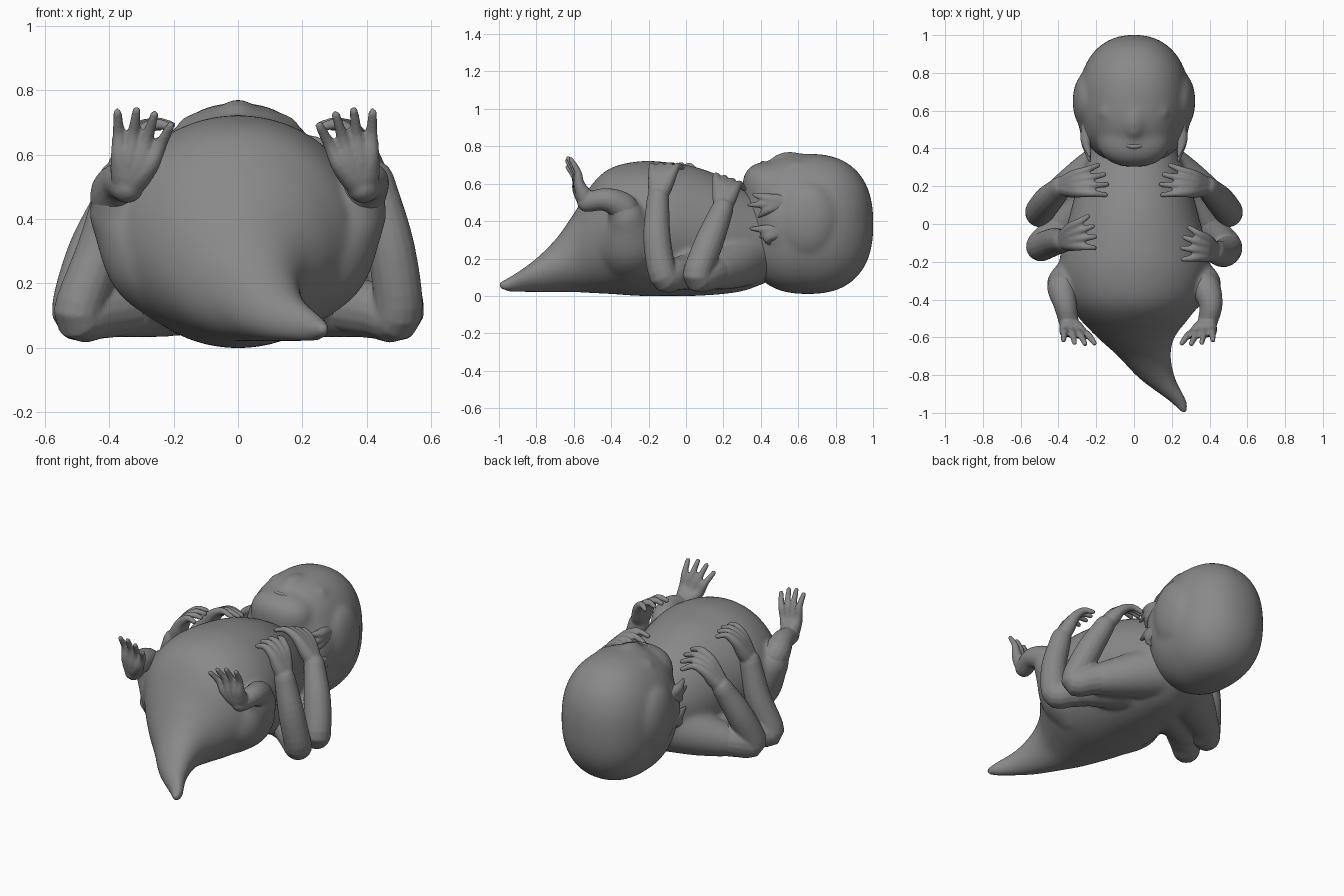
import bpy, bmesh, math
from mathutils import Vector, Matrix

default_cube = bpy.data.objects.get("Cube")
if default_cube:
    bpy.data.objects.remove(default_cube, do_unlink=True)

# Single skin colour
skin = bpy.data.materials.new("grey_skin")
skin.use_nodes = True
skin_colour = (0.25, 0.25, 0.25, 1)
skin.diffuse_color = skin_colour
skin.node_tree.nodes["Principled BSDF"].inputs["Base Color"].default_value = skin_colour


def finish(bm, name, voxel=None, smoothing=4):
    """Turn the bmesh into a smooth object, optionally fused by a voxel remesh."""
    bmesh.ops.recalc_face_normals(bm, faces=bm.faces)
    for face in bm.faces:
        face.smooth = True
    mesh = bpy.data.meshes.new(name)
    bm.to_mesh(mesh)
    bm.free()
    mesh.materials.append(skin)
    obj = bpy.data.objects.new(name, mesh)
    bpy.context.scene.collection.objects.link(obj)
    if voxel:
        fuse = obj.modifiers.new("fuse", "REMESH")
        fuse.mode = "VOXEL"
        fuse.voxel_size = voxel
        fuse.use_smooth_shade = True
        relax = obj.modifiers.new("relax", "SMOOTH")
        relax.factor = 0.5
        relax.iterations = smoothing


def spline(points, steps):
    """Catmull-Rom samples through points of any dimension."""
    points = [Vector(p) for p in points]
    padded = [points[0] * 2 - points[1]] + points + [points[-1] * 2 - points[-2]]
    samples = []
    for a, b, c, d in zip(padded, padded[1:], padded[2:], padded[3:]):
        for s in range(steps):
            t = s / steps
            samples.append(b + (c - a) * (t / 2)
                           + (a * 2 - b * 5 + c * 4 - d) * (t * t / 2)
                           + (b * 3 - a - c * 3 + d) * (t ** 3 / 2))
    return samples + [points[-1]]


def bridge(bm, rings):
    """Skin a list of coordinate rings and cap both ends."""
    loops = [[bm.verts.new(co) for co in ring] for ring in rings]
    count = len(loops[0])
    for low, high in zip(loops, loops[1:]):
        for i in range(count):
            j = (i + 1) % count
            bm.faces.new((low[i], low[j], high[j], high[i]))
    bm.faces.new(loops[0][::-1])
    bm.faces.new(loops[-1])


def tube(bm, path, steps=5, sides=16):
    """Round-ended tube along (x, y, z, radius) points."""
    samples = spline(path, steps)
    stations = [(s.xyz, s.w) for s in samples]
    start, end = stations[0], stations[-1]
    first = (stations[1][0] - start[0]).normalized()
    last = (end[0] - stations[-2][0]).normalized()
    caps = [(0.5, 0.87), (0.87, 0.5), (0.98, 0.2)]
    stations = ([(start[0] - first * start[1] * a, start[1] * b) for a, b in reversed(caps)]
                + stations
                + [(end[0] + last * end[1] * a, end[1] * b) for a, b in caps])
    turn = first.to_track_quat("Z", "Y")
    previous, rings = first, []
    for i, (centre, radius) in enumerate(stations):
        ahead = stations[min(i + 1, len(stations) - 1)][0]
        behind = stations[max(i - 1, 0)][0]
        tangent = (ahead - behind).normalized()
        turn = previous.rotation_difference(tangent) @ turn
        previous = tangent
        angles = [math.tau * k / sides for k in range(sides)]
        rings.append([centre + turn @ Vector((math.cos(a), math.sin(a), 0)) * radius
                      for a in angles])
    bridge(bm, rings)


def ellipsoid(bm, centre, radii, power=2):
    """Ellipsoid; a power over 2 makes it fuller, mostly in side profile."""
    made = bmesh.ops.create_uvsphere(bm, u_segments=40, v_segments=24, radius=1)
    across = (power + 2) / 2
    for v in made["verts"]:
        profile = (abs(v.co.y) ** power + abs(v.co.z) ** power) ** (1 / power)
        v.co /= (abs(v.co.x) ** across + profile ** across) ** (1 / across)
    bmesh.ops.transform(bm, verts=made["verts"],
                        matrix=Matrix.Translation(centre) @ Matrix.Diagonal((*radii, 1)))


# Torso and tail: sections as (y, centre x, half width, bottom, top)
sections = [
    (-1, 0.268, 0.018, 0.04, 0.076), (-0.94, 0.235, 0.045, 0.02, 0.105),
    (-0.82, 0.125, 0.095, 0.02, 0.185), (-0.7, 0.055, 0.14, 0.02, 0.30),
    (-0.6, 0.01, 0.205, 0.02, 0.44), (-0.5, 0, 0.29, 0.015, 0.6),
    (-0.4, 0, 0.36, 0.01, 0.685), (-0.25, 0, 0.395, 0, 0.72),
    (-0.1, 0, 0.38, 0, 0.715), (0.05, 0, 0.34, 0, 0.69),
    (0.2, 0, 0.3, 0.01, 0.635), (0.32, 0, 0.255, 0.03, 0.57),
    (0.45, 0, 0.2, 0.08, 0.5)]
bm = bmesh.new()
rings = []
for y, middle, half, bottom, top in spline(sections, 5):
    rings.append([(middle + half * math.cos(a), y,
                   (top + bottom) / 2 + (top - bottom) / 2 * math.sin(a))
                  for a in [math.tau * k / 48 for k in range(48)]])
bridge(bm, rings)
# Hips and two pairs of shoulders, fused into the torso
hip = [(0.15, -0.3, 0.25, 0.2), (0.26, -0.3, 0.31, 0.18),
       (0.355, -0.315, 0.41, 0.11), (0.375, -0.335, 0.46, 0.085)]
front_shoulder = [(0.1, 0.31, 0.21, 0.16), (0.24, 0.24, 0.165, 0.13), (0.37, 0.165, 0.13, 0.1)]
rear_shoulder = [(0.15, 0.12, 0.18, 0.14), (0.27, 0.06, 0.15, 0.12), (0.38, 0, 0.12, 0.09)]
for side in (-1, 1):
    for mass in (hip, front_shoulder, rear_shoulder):
        tube(bm, [(side * x, y, z, r) for x, y, z, r in mass], sides=24)
finish(bm, "torso_and_tail", 0.012, 16)

# Head with jaw, nose, closed eyelids, side bulges and cheeks
bm = bmesh.new()
ellipsoid(bm, (0, 0.65, 0.385), (0.295, 0.352, 0.375), 2.45)
ellipsoid(bm, (0, 0.467, 0.58), (0.2, 0.165, 0.14), 2.6)
ellipsoid(bm, (0, 0.555, 0.69), (0.075, 0.12, 0.082))
for side in (-1, 1):
    ellipsoid(bm, (side * 0.12, 0.59, 0.695), (0.065, 0.045, 0.034))
    ellipsoid(bm, (side * 0.24, 0.65, 0.41), (0.085, 0.16, 0.2))
    ellipsoid(bm, (side * 0.19, 0.52, 0.4), (0.1, 0.13, 0.2))
finish(bm, "head", 0.013, 18)

# Lips around a small mouth
bm = bmesh.new()
for rise, lift in ((0.032, 0.004), (-0.022, 0)):
    tube(bm, [(-0.07, 0.432, 0.698, 0.006),
              (-0.035, 0.432 + rise * 0.7, 0.707 + lift, 0.011),
              (0, 0.432 + rise, 0.709 + lift, 0.013),
              (0.035, 0.432 + rise * 0.7, 0.707 + lift, 0.011),
              (0.07, 0.432, 0.698, 0.006)])
finish(bm, "lips")

# Two clusters of gill spikes per cheek: root height, then (height, tip y) of spikes
clusters = [(0.5, [(0.54, 0.36), (0.485, 0.335), (0.425, 0.39)]),
            (0.35, [(0.36, 0.345), (0.315, 0.4), (0.275, 0.45)])]
for side, label in ((-1, "right"), (1, "left")):
    bm = bmesh.new()
    for root, spikes in clusters:
        for height, reach in spikes:
            tube(bm, [(side * 0.235, 0.52, root, 0.045),
                      (side * 0.255, 0.44, (root + height) / 2, 0.028),
                      (side * 0.235, reach, height, 0.009)])
    finish(bm, label + "_gill", 0.007, 4)


def limb(name, side, path, knuckle, tip, across, bend, shift):
    """Arm or leg ending in four digits that fan out from the wrist."""
    flip = Matrix.Diagonal((side, 1, 1))
    move = Vector((shift[0], shift[1] * side, 0))
    place = lambda p: flip @ Vector(p)
    bones = [(*place(p[:3]), p[3]) for p in path]
    # The last two joints follow the hand's own offset
    bones[-2:] = [(*(Vector(b[:3]) + move), b[3]) for b in bones[-2:]]
    wrist = Vector(bones[-1][:3])
    bm = bmesh.new()
    tube(bm, bones)
    knuckle, tip = place(knuckle) + move, place(tip) + move
    across, bend = place(across).normalized(), place(bend)
    for i in (-1.5, -0.5, 0.5, 1.5):
        base = knuckle + across * i * 0.033
        end = base + (tip - knuckle) * (1.1 - 0.14 * abs(i)) + across * i * 0.024
        middle = (base + end) / 2 + bend
        tube(bm, [(*wrist, 0.046), (*((wrist + base) / 2), 0.043), (*base, 0.03),
                  (*middle, 0.02), (*end, 0.014)], sides=10)
    finish(bm, name, 0.0075, 4)


for side, label in ((-1, "right"), (1, "left")):
    # Upper arms, bent at elbows resting on the ground
    limb(label + "_upper_arm", side,
         [(0.26, 0.24, 0.16, 0.1), (0.42, 0.13, 0.12, 0.09), (0.5, 0.06, 0.11, 0.078),
          (0.455, 0.125, 0.29, 0.077), (0.385, 0.195, 0.465, 0.06)],
         (0.3, 0.215, 0.585), (0.155, 0.235, 0.6), (0.25, 1, -0.35), (0, 0, 0.028), (0, 0))
    # Lower arms, hands resting over the belly
    limb(label + "_lower_arm", side,
         [(0.3, 0.04, 0.14, 0.095), (0.43, -0.06, 0.115, 0.087), (0.495, -0.12, 0.11, 0.078),
          (0.45, -0.125, 0.31, 0.074), (0.4, -0.12, 0.52, 0.06)],
         (0.345, -0.095, 0.65), (0.24, -0.07, 0.69), (0.2, 1, 0), (0, 0, 0.025),
         (0.025, -0.03))
    # Legs, folded up with raised feet
    limb(label + "_leg", side,
         [(0.35, -0.31, 0.4, 0.085), (0.38, -0.34, 0.475, 0.08),
          (0.385, -0.43, 0.515, 0.062), (0.365, -0.53, 0.5, 0.052)],
         (0.34, -0.575, 0.585), (0.31, -0.63, 0.725), (1, 0.1, 0.25), (0, 0.014, 0),
         (0.022, 0))
